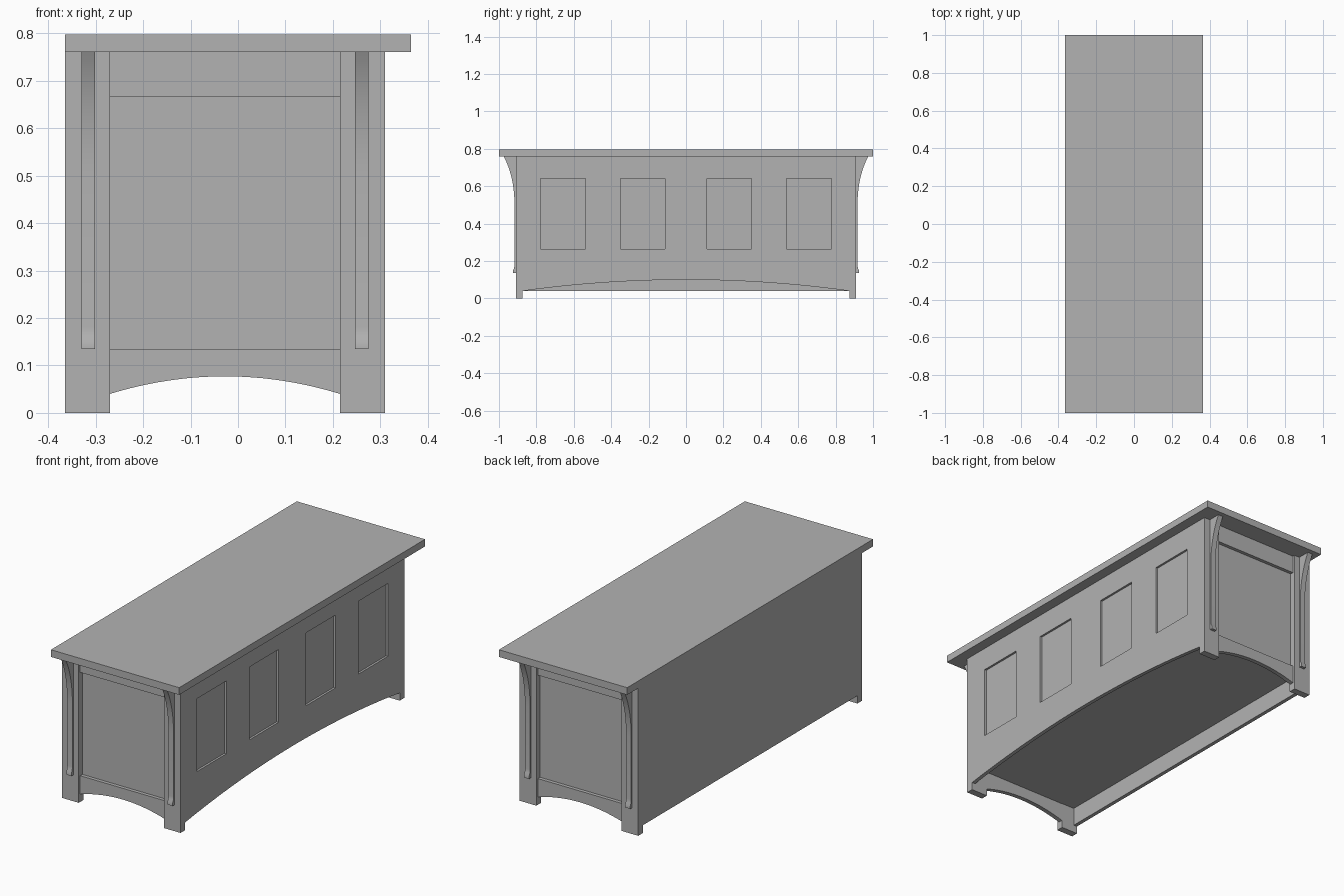
import bpy
import bmesh
from math import radians

cube = bpy.data.objects.get("Cube")
if cube:
    bpy.data.objects.remove(cube, do_unlink=True)

paint = bpy.data.materials.new("plain grey")
paint.use_nodes = True
GREY = (0.45, 0.45, 0.45, 1)
paint.diffuse_color = GREY
paint.node_tree.nodes["Principled BSDF"].inputs["Base Color"].default_value = GREY


def prism(name, profile, axis, lo, hi, smooth=False):
    """Extrude a profile along x (points are y, z) or along y (points are x, z)."""
    bm = bmesh.new()
    verts = [bm.verts.new((lo, u, z) if axis == "x" else (u, lo, z)) for u, z in profile]
    face = bm.faces.new(verts)
    ext = bmesh.ops.extrude_face_region(bm, geom=[face])
    moved = [g for g in ext["geom"] if isinstance(g, bmesh.types.BMVert)]
    step = (hi - lo, 0, 0) if axis == "x" else (0, hi - lo, 0)
    bmesh.ops.translate(bm, verts=moved, vec=step)
    bmesh.ops.recalc_face_normals(bm, faces=bm.faces)
    mesh = bpy.data.meshes.new(name)
    bm.to_mesh(mesh)
    bm.free()
    mesh.materials.append(paint)
    obj = bpy.data.objects.new(name, mesh)
    bpy.context.collection.objects.link(obj)
    if smooth:
        bpy.ops.object.select_all(action="DESELECT")
        obj.select_set(True)
        bpy.context.view_layer.objects.active = obj
        bpy.ops.object.shade_smooth_by_angle(angle=radians(30))
    return obj


def box(name, x, y, z):
    return prism(name, [(x[0], z[0]), (x[1], z[0]), (x[1], z[1]), (x[0], z[1])], "y", *y)


def arched(lo, hi, spring, crown, top, n=24):
    """Board profile with an arched lower edge."""
    pts = []
    for i in range(n + 1):
        t = i / n
        pts.append((lo + (hi - lo) * t, spring + (crown - spring) * 4 * t * (1 - t)))
    return pts + [(hi, top), (lo, top)]


UNDER = 0.76          # underside of the top
BACK, FACE = -0.365, 0.31
END, POST = 0.91, 0.873
LEG = 0.095
RAIL_LO, RAIL_HI = 0.135, 0.667

# Top, plain back board and floor
box("top", (-0.365, 0.365), (-1, 1), (UNDER, 0.797))
box("back_board", (BACK, BACK + 0.02), (-POST, POST), (0.04, UNDER))
box("floor", (BACK + 0.02, FACE - 0.02), (-0.875, 0.875), (RAIL_LO, 0.15))

# Bracket outline: concave sweep above, small flare at the foot
a, b, c = (0.975, UNDER), (0.917, 0.65), (0.917, 0.5)
bracket = [(0.905, RAIL_LO), (0.905, UNDER)]
for i in range(17):
    t = i / 16
    bracket.append(tuple((1 - t) ** 2 * p + 2 * t * (1 - t) * q + t * t * r
                         for p, q, r in zip(a, b, c)))
bracket += [(0.917, 0.18), (0.919, 0.162), (0.925, 0.15), (0.925, RAIL_LO)]

# Both ends: legs, brackets, rails and recessed panel
inner = (BACK + LEG, FACE - LEG)
for side, s in (("front", -1), ("rear", 1)):
    def span(p, q):
        return tuple(sorted((s * p, s * q)))
    for edge, x0, bx in (("right", BACK, -0.33), ("left", FACE - LEG, 0.246)):
        box(f"{side}_{edge}_leg", (x0, x0 + LEG), span(POST, END), (0, UNDER))
        prism(f"{side}_{edge}_bracket", [(s * y, z) for y, z in bracket],
              "x", bx, bx + 0.029, smooth=True)
    box(f"{side}_top_rail", inner, span(0.875, 0.898), (RAIL_HI, UNDER))
    prism(f"{side}_apron", arched(*inner, 0.04, 0.077, RAIL_LO), "y",
          *span(0.875, 0.898), smooth=True)
    box(f"{side}_end_panel", (BACK + 0.02, FACE - 0.02), span(0.86, 0.88), (RAIL_LO, UNDER))

# Long panelled face: apron, top rail, stiles and recessed panel
depth = (FACE - 0.02, FACE)
SILL, HEAD = 0.265, 0.64
prism("long_apron", arched(-POST, POST, 0.04, 0.1, SILL), "x", *depth, smooth=True)
box("long_top_rail", depth, (-POST, POST), (HEAD, UNDER))
openings = [(-0.777, -0.537), (-0.35, -0.112), (0.112, 0.35), (0.537, 0.777)]
edges = [-POST] + [y for o in openings for y in o] + [POST]
for i in range(0, len(edges), 2):
    box(f"stile_{i // 2 + 1}", depth, (edges[i], edges[i + 1]), (SILL, HEAD))
box("long_panel", (FACE - 0.03, FACE - 0.011), (-POST, POST), (SILL - 0.03, HEAD + 0.03))
